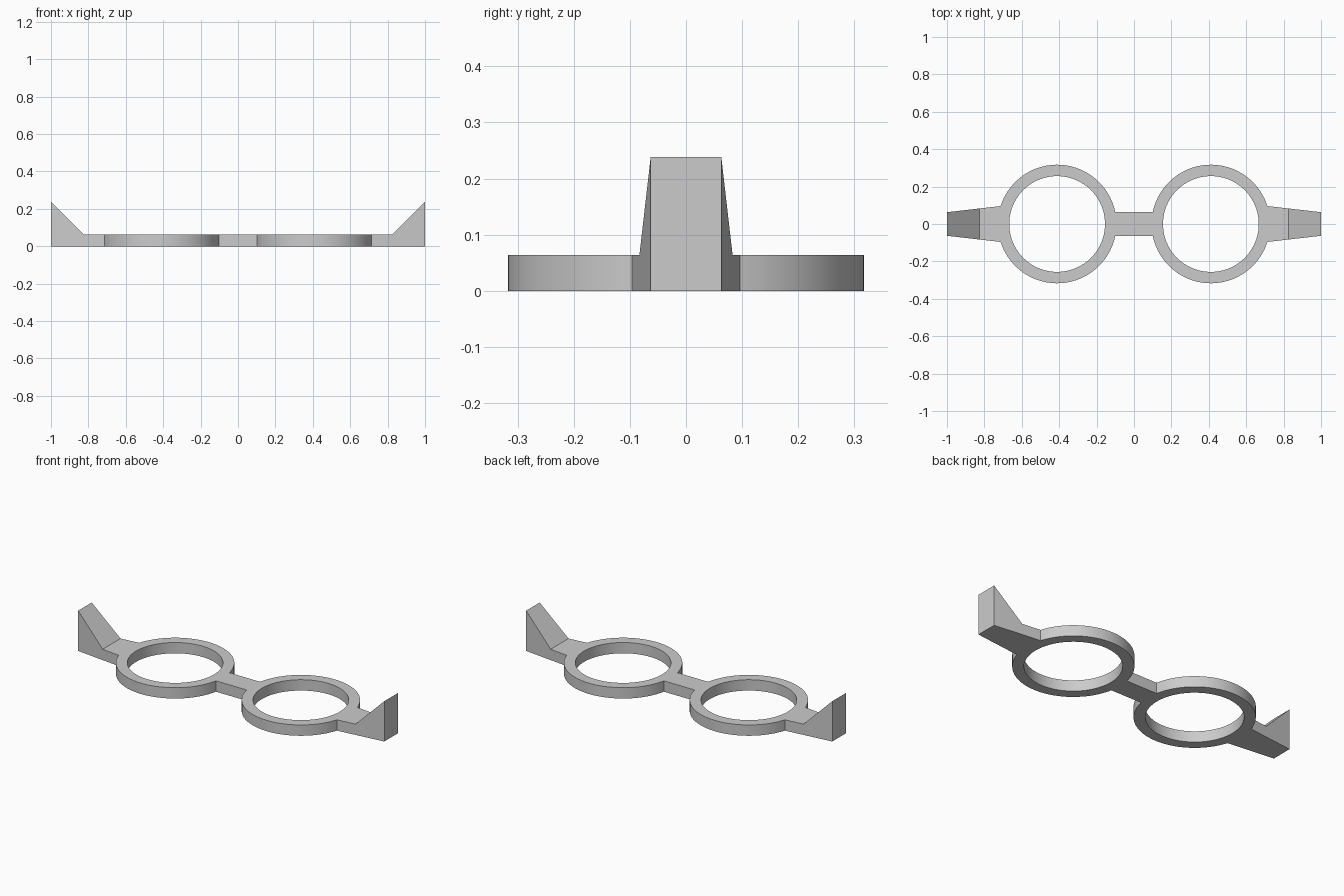
import bpy, bmesh
from math import asin, pi, cos, sin, radians

cube = bpy.data.objects.get("Cube")
if cube:
    bpy.data.objects.remove(cube, do_unlink=True)

CENTRE, OUTER, INNER = 0.411, 0.317, 0.256
THICK, TIP_HEIGHT = 0.064, 0.238
BRIDGE_HALF, ARM_HALF, TIP_HALF = 0.063, 0.096, 0.063
HINGE_X, HINGE_HALF = 0.826, 0.083

grey = bpy.data.materials.new("plain grey")
grey.use_nodes = True
colour = (0.6, 0.6, 0.6, 1)
grey.diffuse_color = colour
grey.node_tree.nodes["Principled BSDF"].inputs["Base Color"].default_value = colour


def arc(cx, radius, start, end, steps):
    return [(cx + radius * cos(start + (end - start) * i / steps),
             radius * sin(start + (end - start) * i / steps)) for i in range(steps + 1)]


def closed_loop(bm, points):
    verts = [bm.verts.new((x, y, 0)) for x, y in points]
    edges = [bm.edges.new((v, verts[(i + 1) % len(verts)])) for i, v in enumerate(verts)]
    return verts, edges


bm = bmesh.new()

# Outer outline: one quarter, mirrored into the other three
quarter = arc(CENTRE, OUTER, pi - asin(BRIDGE_HALF / OUTER), asin(ARM_HALF / OUTER), 40)
quarter.append((HINGE_X, HINGE_HALF))
outline = (quarter + [(x, -y) for x, y in reversed(quarter)]
           + [(-x, -y) for x, y in quarter] + [(-x, y) for x, y in reversed(quarter)])
verts, edges = closed_loop(bm, outline)

# Round lens openings
for side in (1, -1):
    edges += closed_loop(bm, arc(side * CENTRE, INNER, 0, 2 * pi, 96)[:-1])[1]
bmesh.ops.triangle_fill(bm, use_beauty=True, edges=edges, normal=(0, 0, 1))

# Flat tapered ends beyond the hinges
for side in (1, -1):
    back, front = sorted((v for v in verts if abs(v.co.x - side * HINGE_X) < 1e-4),
                         key=lambda v: -v.co.y)
    tips = [bm.verts.new((side, y, 0)) for y in (-TIP_HALF, TIP_HALF)]
    bm.faces.new((back, front, *tips))

# Thicken the plate, then raise the tips into sloping wedges
top = bmesh.ops.extrude_face_region(bm, geom=bm.faces[:])["geom"]
for v in (g for g in top if isinstance(g, bmesh.types.BMVert)):
    v.co.z = TIP_HEIGHT if abs(v.co.x) > 0.99 else THICK
bmesh.ops.recalc_face_normals(bm, faces=bm.faces[:])

mesh = bpy.data.meshes.new("glasses_frame")
bm.to_mesh(mesh)
bm.free()
mesh.materials.append(grey)
frame = bpy.data.objects.new("glasses_frame", mesh)
bpy.context.collection.objects.link(frame)
bpy.context.view_layer.objects.active = frame
frame.select_set(True)
bpy.ops.object.shade_smooth_by_angle(angle=radians(30))
